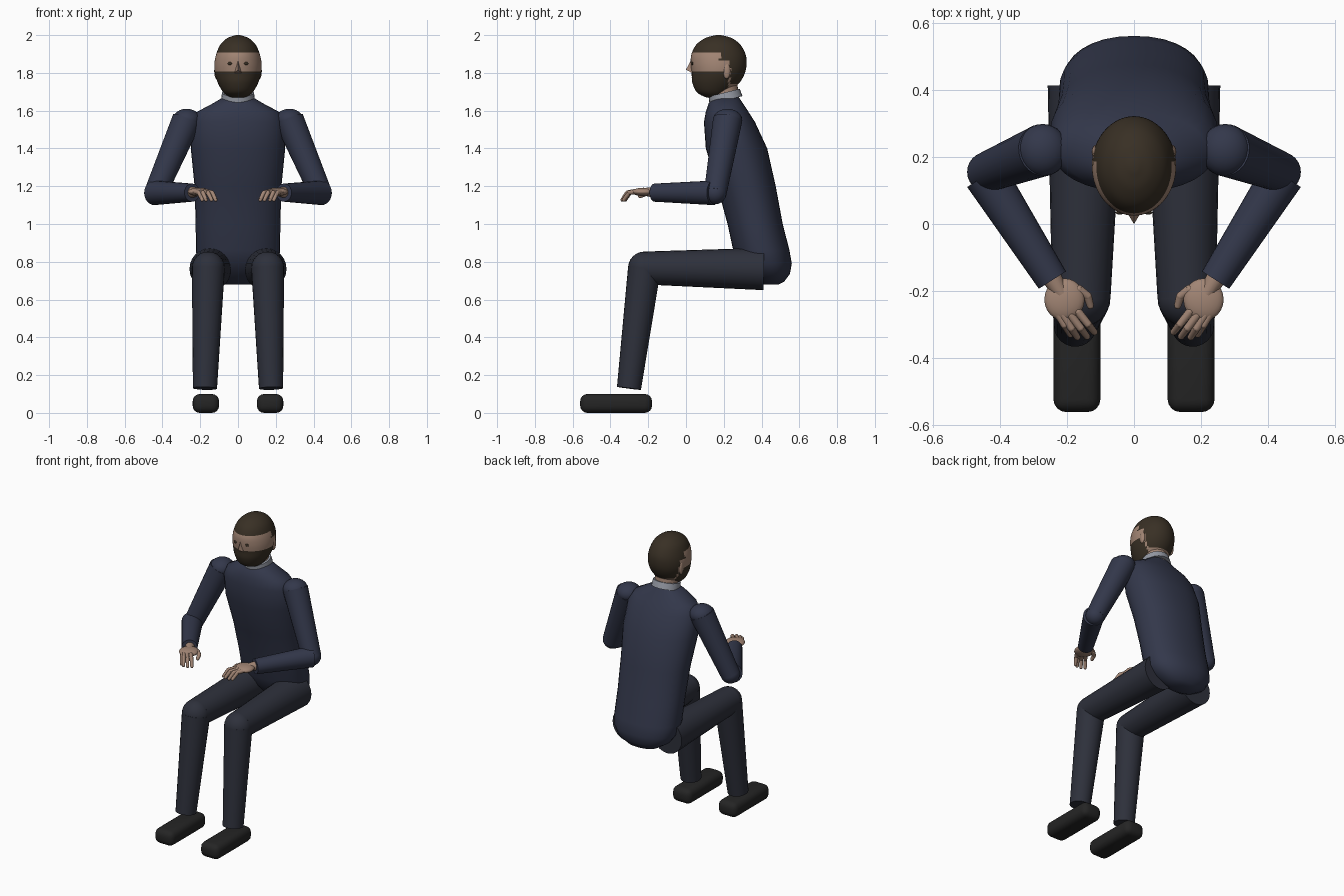
import bpy, bmesh, math
from mathutils import Vector, Matrix

if "Cube" in bpy.data.objects:
    bpy.data.objects.remove(bpy.data.objects["Cube"])


def material(name, rgb):
    m = bpy.data.materials.new(name)
    m.diffuse_color = (*rgb, 1)
    m.use_nodes = True
    m.node_tree.nodes["Principled BSDF"].inputs["Base Color"].default_value = m.diffuse_color
    return m


JACKET = material("navy_jacket", (0.033, 0.039, 0.07))
TROUSER = material("dark_trousers", (0.027, 0.03, 0.044))
SKIN = material("skin", (0.36, 0.235, 0.175))
HAIR = material("brown_hair", (0.04, 0.029, 0.018))
SHOE = material("black_leather", (0.018, 0.018, 0.018))
COLLAR = material("grey_cloth", (0.3, 0.32, 0.37))


def finish(bm, name, *mats):
    bmesh.ops.recalc_face_normals(bm, faces=bm.faces[:])
    me = bpy.data.meshes.new(name)
    bm.to_mesh(me)
    bm.free()
    for m in mats:
        me.materials.append(m)
    ob = bpy.data.objects.new(name, me)
    bpy.context.collection.objects.link(ob)
    return ob


def ball(bm, c, radii, seg=24):
    mat = Matrix.Translation(c) @ Matrix.Diagonal((*radii, 1))
    bmesh.ops.create_uvsphere(bm, u_segments=seg, v_segments=seg // 2, radius=1, matrix=mat)


def rod(bm, a, b, ra, rb, seg=24):
    a, b = Vector(a), Vector(b)
    rot = (b - a).to_track_quat('Z', 'Y').to_matrix().to_4x4()
    bmesh.ops.create_cone(bm, cap_ends=True, segments=seg, radius1=ra, radius2=rb,
                          depth=(b - a).length, matrix=Matrix.Translation((a + b) / 2) @ rot)


def limb(bm, pts, radii, joints=(), seg=24):
    """Tapered rods along a path, with round joints at the given indices."""
    for i in range(len(pts) - 1):
        rod(bm, pts[i], pts[i + 1], radii[i], radii[i + 1], seg)
    for j in joints:
        ball(bm, pts[j], [radii[j]] * 3, seg)


def loft(rows, seg, power=2.0):
    """Stack horizontal rings given as (z, y front, y back, half width)."""
    bm = bmesh.new()
    rings = []
    for z, yf, yb, hw in rows:
        ring = []
        for i in range(seg):
            t = 2 * math.pi * i / seg
            c, s = math.cos(t), math.sin(t)
            x = math.copysign(abs(c) ** (2 / power), c) * hw
            y = (yf + yb) / 2 + math.copysign(abs(s) ** (2 / power), s) * (yb - yf) / 2
            ring.append(bm.verts.new((x, y, z)))
        rings.append(ring)
    for lo, hi in zip(rings, rings[1:]):
        for i in range(seg):
            j = (i + 1) % seg
            bm.faces.new((lo[i], lo[j], hi[j], hi[i]))
    bm.faces.new(rings[0])
    bm.faces.new(rings[-1])
    return bm


def refine(rows, n):
    """Catmull-Rom interpolation between profile rows."""
    out = []
    for i in range(len(rows) - 1):
        p = [rows[max(0, min(len(rows) - 1, i + k))] for k in (-1, 0, 1, 2)]
        for k in range(n):
            t = k / n
            out.append([0.5 * (2 * b + (c - a) * t + (2 * a - 5 * b + 4 * c - d) * t * t
                               + (3 * b - a - 3 * c + d) * t ** 3) for a, b, c, d in zip(*p)])
    return out + [rows[-1]]


# Torso leaning forward
torso = [(0.68, 0.41, 0.49, 0.07), (0.695, 0.38, 0.52, 0.11), (0.735, 0.33, 0.55, 0.175),
         (0.79, 0.275, 0.56, 0.213), (0.86, 0.25, 0.548, 0.223), (1.0, 0.22, 0.512, 0.224),
         (1.2, 0.165, 0.475, 0.23), (1.4, 0.105, 0.43, 0.25), (1.54, 0.095, 0.365, 0.245),
         (1.595, 0.105, 0.33, 0.215), (1.64, 0.12, 0.30, 0.13), (1.67, 0.15, 0.28, 0.08)]
finish(loft(torso, 32, 2.2), "torso", JACKET)

# Neck and tilted collar
bm = bmesh.new()
rod(bm, (0, 0.215, 1.6), (0, 0.195, 1.79), 0.075, 0.07)
finish(bm, "neck", SKIN)
bm = bmesh.new()
rod(bm, (0, 0.212, 1.655), (0, 0.202, 1.695), 0.09, 0.085)
finish(bm, "collar", COLLAR)

# Head with hair and beard regions
head = [(1.668, 0.125, 0.175, 0.025), (1.675, 0.095, 0.2, 0.05), (1.7, 0.055, 0.235, 0.08),
        (1.75, 0.033, 0.285, 0.108), (1.8, 0.03, 0.312, 0.123), (1.85, 0.025, 0.321, 0.125),
        (1.9, 0.029, 0.315, 0.115), (1.95, 0.055, 0.287, 0.093), (1.983, 0.1, 0.245, 0.058),
        (1.997, 0.145, 0.2, 0.022), (2.0, 0.165, 0.18, 0.006)]
bm = loft(refine(head, 6), 64)
for f in bm.faces:
    c = f.calc_center_median()
    hairline = 1.91 if c.y < 0.18 else 1.87 if c.y < 0.235 else 1.745
    if c.z > hairline or (c.z < 1.808 and c.y < 0.222):
        f.material_index = 1
finish(bm, "head", SKIN, HAIR)

# Nose, ears and eyes
bm = bmesh.new()
v = [bm.verts.new(p) for p in ((0, 0.03, 1.875), (-0.024, 0.04, 1.795), (0.024, 0.04, 1.795), (0, 0.0, 1.817))]
for tri in ((0, 1, 3), (0, 3, 2), (1, 2, 3), (0, 2, 1)):
    bm.faces.new([v[i] for i in tri])
finish(bm, "nose", SKIN)
for s, side in ((-1, "right"), (1, "left")):
    bm = bmesh.new()
    ball(bm, (s * 0.114, 0.215, 1.81), (0.012, 0.02, 0.042), 16)
    finish(bm, side + "_ear", SKIN)
    bm = bmesh.new()
    ball(bm, (s * 0.042, 0.034, 1.85), (0.013, 0.006, 0.009), 12)
    finish(bm, side + "_eye", HAIR)

    # Sleeves
    bm = bmesh.new()
    limb(bm, [(s * 0.272, 0.22, 1.55), (s * 0.437, 0.155, 1.165)], [0.078, 0.06], (1,))
    ball(bm, (s * 0.272, 0.22, 1.55), (0.075, 0.078, 0.06))
    finish(bm, side + "_upper_arm", JACKET)
    bm = bmesh.new()
    limb(bm, [(s * 0.442, 0.145, 1.165), (s * 0.243, -0.167, 1.166)], [0.065, 0.048])
    finish(bm, side + "_forearm", JACKET)

    # Hand: palm, wrist, curled fingers and thumb
    bm = bmesh.new()
    ball(bm, (s * 0.207, -0.225, 1.17), (0.06, 0.063, 0.022))
    rod(bm, (s * 0.245, -0.16, 1.168), (s * 0.215, -0.21, 1.17), 0.03, 0.022, 16)
    for (bx, by), (tx, ty) in zip(((0.232, -0.258), (0.212, -0.27), (0.188, -0.272), (0.166, -0.262)),
                                  ((0.19, -0.329), (0.169, -0.337), (0.14, -0.335), (0.118, -0.322))):
        mx, my = bx + (tx - bx) * 0.6, by + (ty - by) * 0.6
        limb(bm, [(s * bx, by, 1.172), (s * mx, my, 1.166), (s * tx, ty, 1.128)],
             [0.013, 0.012, 0.01], (0, 1, 2), 10)
    limb(bm, [(s * 0.165, -0.195, 1.168), (s * 0.138, -0.215, 1.16), (s * 0.13, -0.243, 1.148)],
         [0.015, 0.013, 0.011], (0, 1, 2), 10)
    finish(bm, side + "_hand", SKIN)

    # Trouser leg with rounded knee
    bm = bmesh.new()
    limb(bm, [(s * 0.145, 0.41, 0.762), (s * 0.157, -0.22, 0.767), (s * 0.175, -0.302, 0.13)],
         [0.112, 0.087, 0.064], (1,))
    finish(bm, side + "_leg", TROUSER)

    # Shoe
    bm = bmesh.new()
    bmesh.ops.create_cube(bm, size=1, matrix=Matrix.Translation((s * 0.17, -0.37, 0.05))
                          @ Matrix.Diagonal((0.14, 0.38, 0.1, 1)))
    bmesh.ops.bevel(bm, geom=bm.edges[:], offset=0.038, segments=4, profile=0.5, affect='EDGES')
    finish(bm, side + "_shoe", SHOE)

# Smooth shading with sharp edges kept
for ob in bpy.context.scene.objects:
    ob.select_set(True)
    bpy.context.view_layer.objects.active = ob
bpy.ops.object.shade_smooth_by_angle(angle=math.radians(40))
